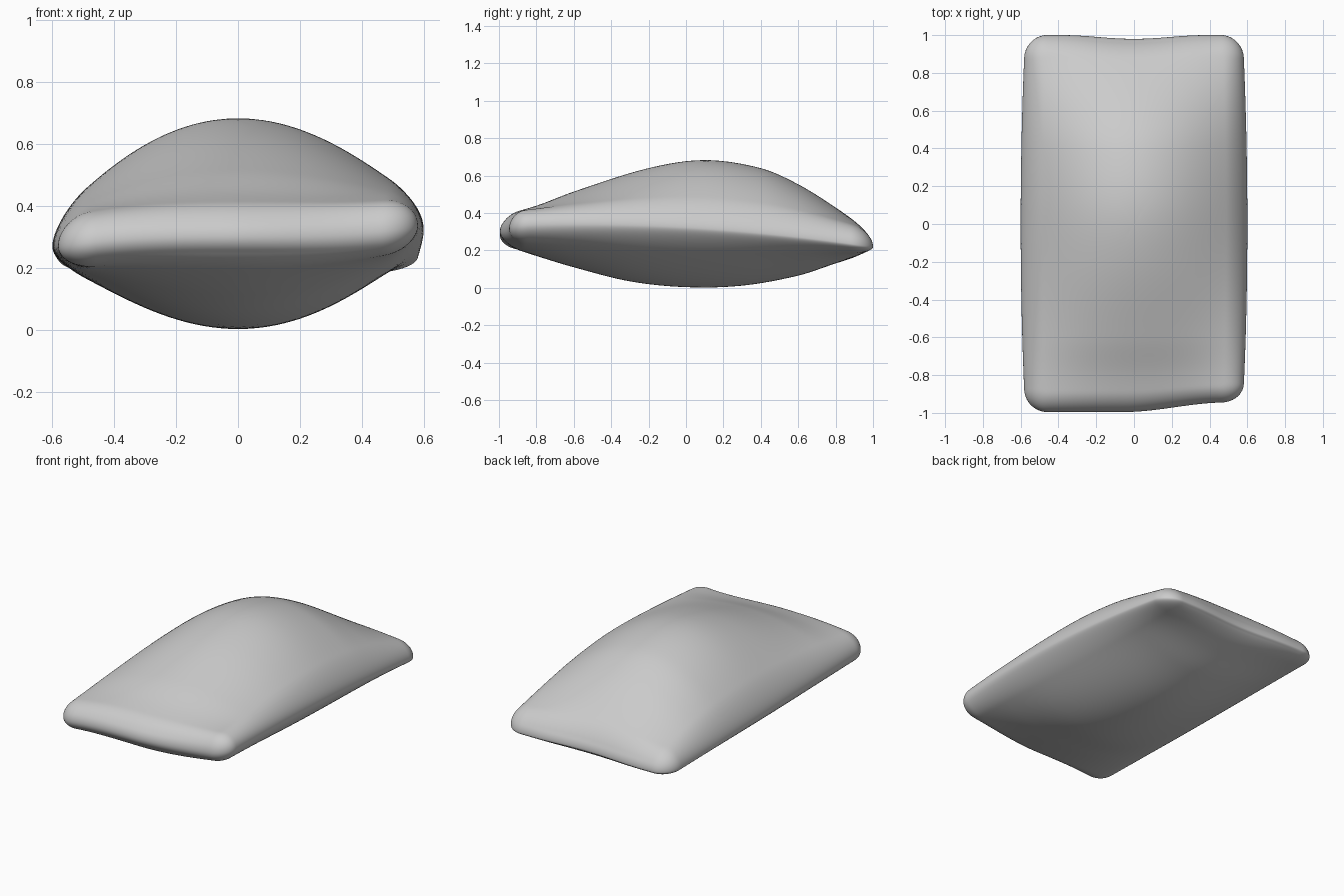
import bpy, bmesh, math

if "Cube" in bpy.data.objects:
    bpy.data.objects.remove(bpy.data.objects["Cube"])

W, L, R = 0.6, 1.0, 0.12      # half width, half length, corner radius
RINGS, ARC, SIDE = 44, 14, 36

# Long profiles (y, z) along the crown and the belly
CROWN = [(-1, .385), (-.8, .44), (-.6, .515), (-.2, .64), (.1, .683),
         (.4, .64), (.6, .555), (.8, .435), (1, .30)]
BELLY = [(-1, .235), (-.8, .17), (-.6, .11), (-.3, .035), (0, .004),
         (.3, .012), (.6, .065), (.8, .128), (1, .19)]


def curve(pts, y):
    """Smooth interpolation through profile points."""
    n = len(pts)

    def slope(i):
        a, b = pts[max(i - 1, 0)], pts[min(i + 1, n - 1)]
        return (b[1] - a[1]) / (b[0] - a[0])
    y = max(pts[0][0], min(pts[-1][0], y))
    i = next(k for k in range(n - 1) if y <= pts[k + 1][0])
    (y0, z0), (y1, z1) = pts[i], pts[i + 1]
    h = y1 - y0
    t = (y - y0) / h
    return (z0 * (1 + 2 * t) * (1 - t) ** 2 + slope(i) * h * t * (1 - t) ** 2
            + z1 * t * t * (3 - 2 * t) + slope(i + 1) * h * t * t * (t - 1))


def edge_distance(x, y):
    a, b = abs(x) - W + R, abs(y) - L + R
    d = math.hypot(max(a, 0), max(b, 0)) + min(max(a, b), 0) - R
    return max(-d, 0)


def seam_mid(y):
    return .295 - .04 * y - .035 * y * y


def smooth(a, b, v):
    t = max(0, min(1, (v - a) / (b - a)))
    return t * t * (3 - 2 * t)


def surface(x, y, side):
    u = x / W
    # seam height, higher along the right, lower at the back
    tilt = (.027 - .017 * y - .012 * y * y) * u ** 3
    seam = seam_mid(y) + tilt
    # rounded rim plus the soft stuffing bulge
    k = min(edge_distance(x, y) / .11, 1)
    rim = math.sqrt(max(0, 1 - (1 - k) ** 2))
    across = max(0, 1 - u * u)
    if side > 0:
        r = .09
        bulge = max(0, curve(CROWN, y) - seam_mid(y) - r) * across ** 1.1
    else:
        r = .055 - .02 * y
        bulge = max(0, seam_mid(y) - r - curve(BELLY, y)) * across ** 1.25
    z = seam + side * (r * rim + bulge)
    # outline: bowed long sides, dipped back edge, pulled-in front right
    px = x * (1 - .04 * y * y)
    if y > 0:
        py = y - .02 * math.cos(min(abs(x) / .4, 1) * math.pi / 2) ** 2 * y ** 4
    else:
        py = y + (.005 + .05 * smooth(-.05, .5, x)) * y ** 4
    return px, py, z


# Rounded rectangle outline
outline = []
corners = [(1, 1, 0), (-1, 1, 90), (-1, -1, 180), (1, -1, 270)]
for i, (sx, sy, start) in enumerate(corners):
    for j in range(ARC + 1):
        a = math.radians(start + 90 * j / ARC)
        outline.append((sx * (W - R) + R * math.cos(a), sy * (L - R) + R * math.sin(a)))
    nx, ny, ns = corners[(i + 1) % 4]
    a = math.radians(ns)
    ex, ey = nx * (W - R) + R * math.cos(a), ny * (L - R) + R * math.sin(a)
    bx, by = outline[-1]
    for j in range(1, SIDE):
        t = j / SIDE
        outline.append((bx + (ex - bx) * t, by + (ey - by) * t))

# Cushion: upper and lower shells sharing the seam loop
bm = bmesh.new()
n = len(outline)
seam_loop = [bm.verts.new(surface(x, y, 1)) for x, y in outline]
for side in (1, -1):
    outer = seam_loop
    for s in range(1, RINGS):
        t = 1 - (s / RINGS) ** 2
        inner = [bm.verts.new(surface(x * t, y * t, side)) for x, y in outline]
        for i in range(n):
            j = (i + 1) % n
            bm.faces.new((outer[i], outer[j], inner[j], inner[i]))
        outer = inner
    pole = bm.verts.new(surface(0, 0, side))
    for i in range(n):
        bm.faces.new((outer[i], outer[(i + 1) % n], pole))
bmesh.ops.recalc_face_normals(bm, faces=bm.faces)
for f in bm.faces:
    f.smooth = True
mesh = bpy.data.meshes.new("cushion")
bm.to_mesh(mesh)
bm.free()
cushion = bpy.data.objects.new("cushion", mesh)
bpy.context.collection.objects.link(cushion)
